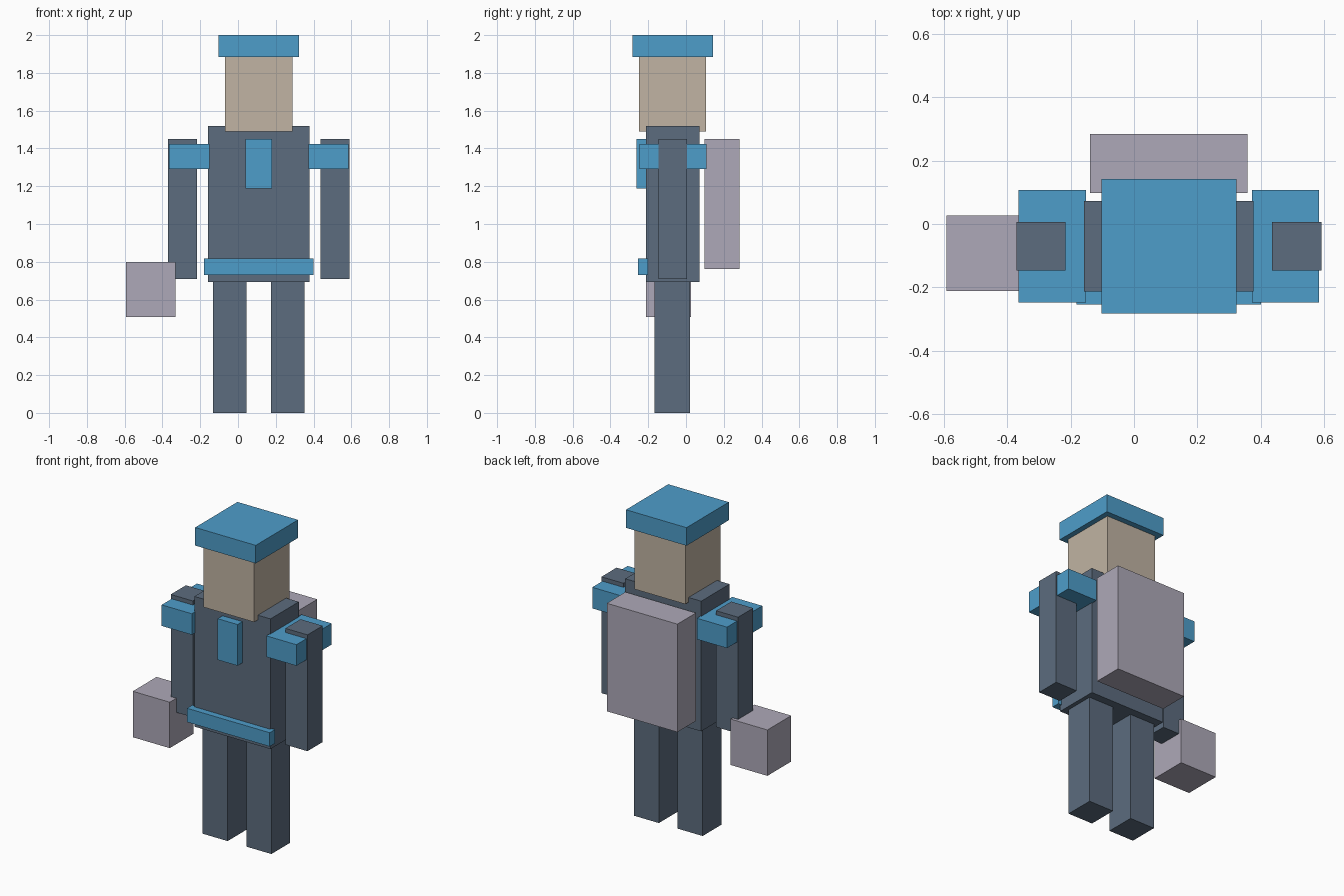
import bpy
import bmesh
from mathutils import Vector

cube = bpy.data.objects.get("Cube")
if cube:
    bpy.data.objects.remove(cube, do_unlink=True)

MID = 0.11  # the body's mirror line


def material(name, rgb):
    mat = bpy.data.materials.new(name)
    mat.use_nodes = True
    color = (*rgb, 1)
    mat.diffuse_color = color
    mat.node_tree.nodes["Principled BSDF"].inputs["Base Color"].default_value = color
    return mat


slate = material("slate cloth", (0.107, 0.150, 0.209))
blue = material("bright blue", (0.076, 0.337, 0.591))
skin = material("tan skin", (0.533, 0.456, 0.366))
mauve = material("pale mauve", (0.423, 0.397, 0.479))


def box(name, mat, x, y, z):
    """Box spanning the given (low, high) range on each axis."""
    low, high = (Vector(corner) for corner in zip(x, y, z))
    bm = bmesh.new()
    bmesh.ops.create_cube(bm, size=1)
    bmesh.ops.scale(bm, vec=high - low, verts=bm.verts)
    mesh = bpy.data.meshes.new(name)
    bm.to_mesh(mesh)
    bm.free()
    mesh.materials.append(mat)
    obj = bpy.data.objects.new(name, mesh)
    obj.location = (low + high) / 2
    bpy.context.collection.objects.link(obj)


def centred(name, mat, width, y, z):
    box(name, mat, (MID - width / 2, MID + width / 2), y, z)


def pair(name, mat, inner, outer, y, z):
    """Left and right boxes, measured outward from the mirror line."""
    box("left_" + name, mat, (MID + inner, MID + outer), y, z)
    box("right_" + name, mat, (MID - outer, MID - inner), y, z)


# Body and head
centred("torso", slate, 0.535, (-0.213, 0.072), (0.692, 1.52))
centred("head", skin, 0.357, (-0.25, 0.105), (1.49, 1.89))
centred("hat", blue, 0.426, (-0.283, 0.142), (1.885, 2.0))

# Limbs and shoulder pads
pair("leg", slate, 0.066, 0.242, (-0.167, 0.021), (0, 0.70))
pair("arm", slate, 0.326, 0.481, (-0.146, 0.006), (0.71, 1.45))
pair("shoulder_pad", blue, 0.262, 0.474, (-0.247, 0.108), (1.29, 1.424))

# Uniform trim
centred("chest_panel", blue, 0.14, (-0.262, -0.206), (1.188, 1.45))
centred("belt", blue, 0.582, (-0.254, -0.2), (0.73, 0.818))

# Carried gear
centred("backpack", mauve, 0.497, (0.097, 0.284), (0.763, 1.45))
box("hand_case", mauve, (-0.592, -0.332), (-0.212, 0.027), (0.508, 0.80))
